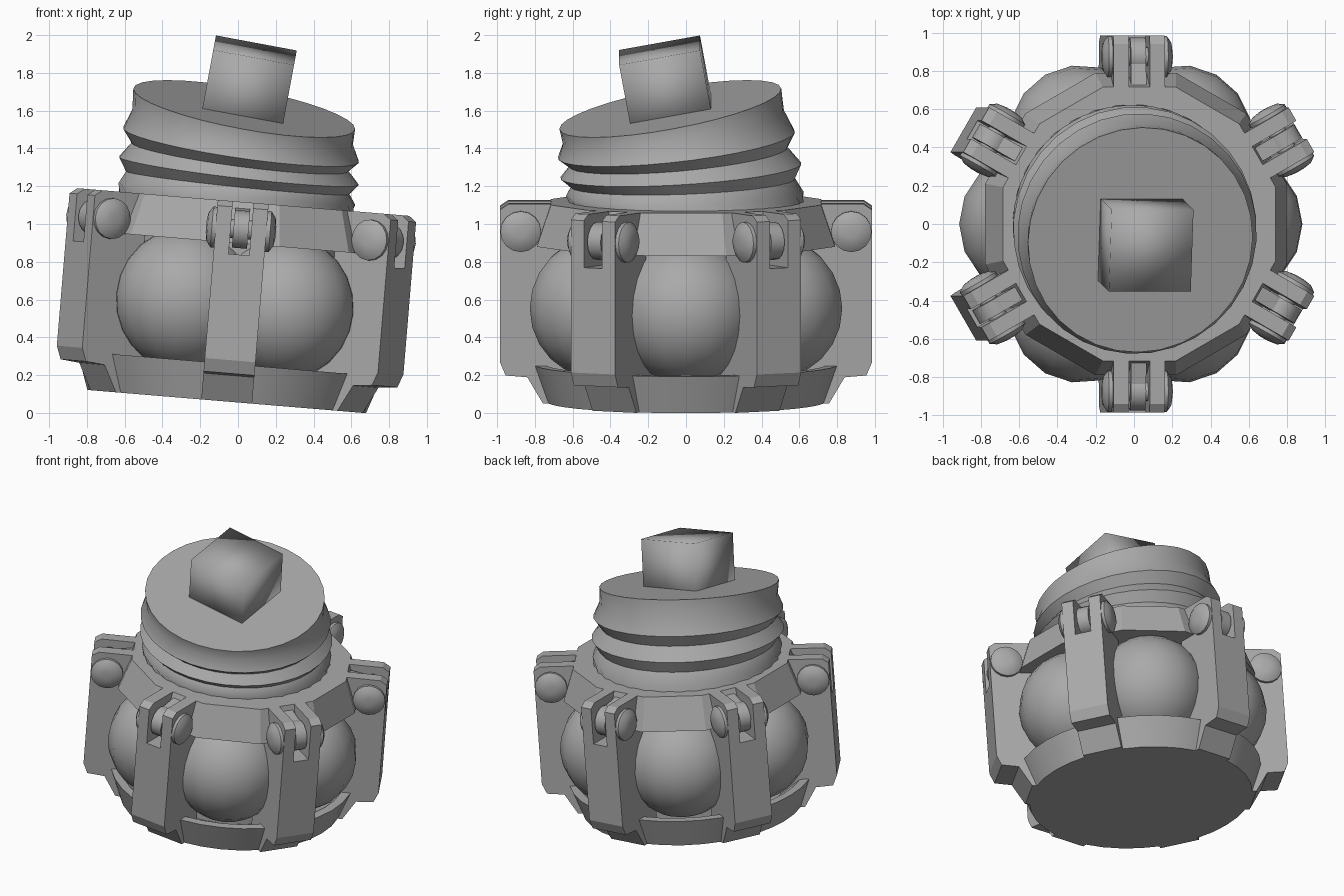
import bpy, bmesh, math
from mathutils import Matrix, Vector

if "Cube" in bpy.data.objects:
    bpy.data.objects.remove(bpy.data.objects["Cube"])

GREY = (0.4, 0.4, 0.4, 1)
mat = bpy.data.materials.new("plain grey")
mat.use_nodes = True
mat.diffuse_color = GREY
mat.node_tree.nodes["Principled BSDF"].inputs["Base Color"].default_value = GREY

# The body leans slightly towards its left
BODY = Matrix.Translation((-0.06, 0, 0.06)) @ Matrix.Rotation(math.radians(4.76), 4, 'Y')


def finish(name, bm, matrix, smooth=None):
    bmesh.ops.recalc_face_normals(bm, faces=bm.faces)
    mesh = bpy.data.meshes.new(name)
    bm.to_mesh(mesh)
    bm.free()
    mesh.materials.append(mat)
    obj = bpy.data.objects.new(name, mesh)
    obj.matrix_world = matrix
    bpy.context.collection.objects.link(obj)
    if smooth is not None:
        bpy.ops.object.select_all(action='DESELECT')
        bpy.context.view_layer.objects.active = obj
        obj.select_set(True)
        bpy.ops.object.shade_smooth_by_angle(angle=math.radians(smooth))
    return obj


def loft(bm, rings, closed=False):
    """Skin a list of point rings; cap the ends unless the profile is closed."""
    loops = [[bm.verts.new(p) for p in ring] for ring in rings]
    pairs = list(zip(loops, loops[1:] + loops[:1])) if closed else list(zip(loops, loops[1:]))
    for a, b in pairs:
        for i in range(len(a)):
            j = (i + 1) % len(a)
            bm.faces.new((a[i], a[j], b[j], b[i]))
    if not closed:
        bm.faces.new(loops[0])
        bm.faces.new(loops[-1])


def circle(r, z, sides, phase=0.0):
    turn = 2 * math.pi / sides
    return [(r * math.cos((i + phase) * turn), r * math.sin((i + phase) * turn), z)
            for i in range(sides)]


def plate(bm, outline, x0, x1):
    """Extrude a (radius, height) outline sideways from x0 to x1."""
    loft(bm, [[(x, -r, z) for r, z in outline] for x in (x0, x1)])


def disc(bm, profile, r, z, sides=16):
    """Sideways round part at radius r, height z, from (x, radius) steps."""
    loft(bm, [[(x, -r + a, z + b) for a, b, _ in circle(rad, 0, sides)] for x, rad in profile])


# Flared dish at the bottom
bm = bmesh.new()
loft(bm, [circle(r, z, 36) for r, z in
          ((0.74, 0), (0.81, 0.2), (0.75, 0.2), (0.62, 0.1))])
finish("base_dish", bm, BODY, 25)

# Inner core behind the balls
bm = bmesh.new()
loft(bm, [circle(0.56, z, 24) for z in (0.05, 1.0)])
finish("core", bm, BODY, 30)

# Twelve-sided collar
bm = bmesh.new()
k = 1 / math.cos(math.pi / 12)
loft(bm, [circle(r * k, z, 12, 0.5) for r, z in
          ((0.79, 0.84), (0.715, 1.06), (0.5, 1.06), (0.5, 0.84))], closed=True)
finish("collar", bm, BODY)

ARM = ((0.6, 0), (0.757, 0), (0.84, 0.14), (0.955, 0.15), (0.985, 0.22), (0.985, 0.78), (0.6, 0.78))
PRONG = ((0.66, 0.78), (0.985, 0.78), (0.985, 1.03), (0.94, 1.06), (0.66, 1.06))
PIN_R, PIN_Z = 0.875, 0.915

for n in range(6):
    # Balls sit between the arms
    bm = bmesh.new()
    bmesh.ops.create_uvsphere(bm, u_segments=16, v_segments=12, radius=0.38)
    spin = Matrix.Rotation(n * math.pi / 3, 4, 'Z')
    finish(f"ball_{n + 1}", bm, BODY @ spin @ Matrix.Translation((0.52, 0, 0.52)), 60)

    # Forked arm
    bm = bmesh.new()
    plate(bm, ARM, -0.135, 0.135)
    for side in (-1, 1):
        plate(bm, PRONG, side * 0.055, side * 0.135)
    finish(f"arm_{n + 1}", bm, BODY @ spin)

    # Collar lug held in the fork
    bm = bmesh.new()
    disc(bm, ((-0.04, 0.1), (0.04, 0.1)), PIN_R, PIN_Z)
    plate(bm, ((0.7, 0.86), (0.87, 0.83), (0.87, 1.0), (0.7, 1.03)), -0.04, 0.04)
    finish(f"lug_{n + 1}", bm, BODY @ spin, 30)

    # Hinge pin with domed heads
    bm = bmesh.new()
    disc(bm, ((-0.185, 0.03), (-0.178, 0.075), (-0.155, 0.108), (-0.13, 0.108), (-0.13, 0.05),
              (0.13, 0.05), (0.13, 0.108), (0.155, 0.108), (0.178, 0.075), (0.185, 0.03)),
         PIN_R, PIN_Z)
    finish(f"hinge_pin_{n + 1}", bm, BODY @ spin, 50)

# Ribbed neck, bending from the collar plane to the steeper lid plane
low, high = Vector((-0.01, 0, 1.12)), Vector((0.033, -0.083, 1.61))
n_low, n_high = Vector((0.083, 0, 1)), Vector((0.186, -0.186, 1))
rings = []
for t, r in ((-0.12, 0.63), (0.08, 0.63), (0.2, 0.595), (0.33, 0.64), (0.48, 0.58),
             (0.61, 0.632), (0.8, 0.592), (1, 0.597)):
    c, up = low.lerp(high, t), n_low.lerp(n_high, t).normalized()
    q = up.to_track_quat('Z', 'Y')
    rings.append([c + q @ Vector(p) for p in circle(r, 0, 32)])
bm = bmesh.new()
loft(bm, rings)
finish("ribbed_neck", bm, Matrix.Identity(4), 50)

# Softly shaded square knob on the lid
up = n_high.normalized()
side = Vector((1, 0, -0.186)).normalized()
back = up.cross(side).normalized()
side = back.cross(up)
frame = Matrix((side, back, up)).transposed().to_4x4()
bm = bmesh.new()
bmesh.ops.create_cube(bm, size=0.435)
finish("square_knob", bm,
       Matrix.Translation(Vector((0.09, -0.14, 1.92)) - up * 0.2175) @ frame, 100)
